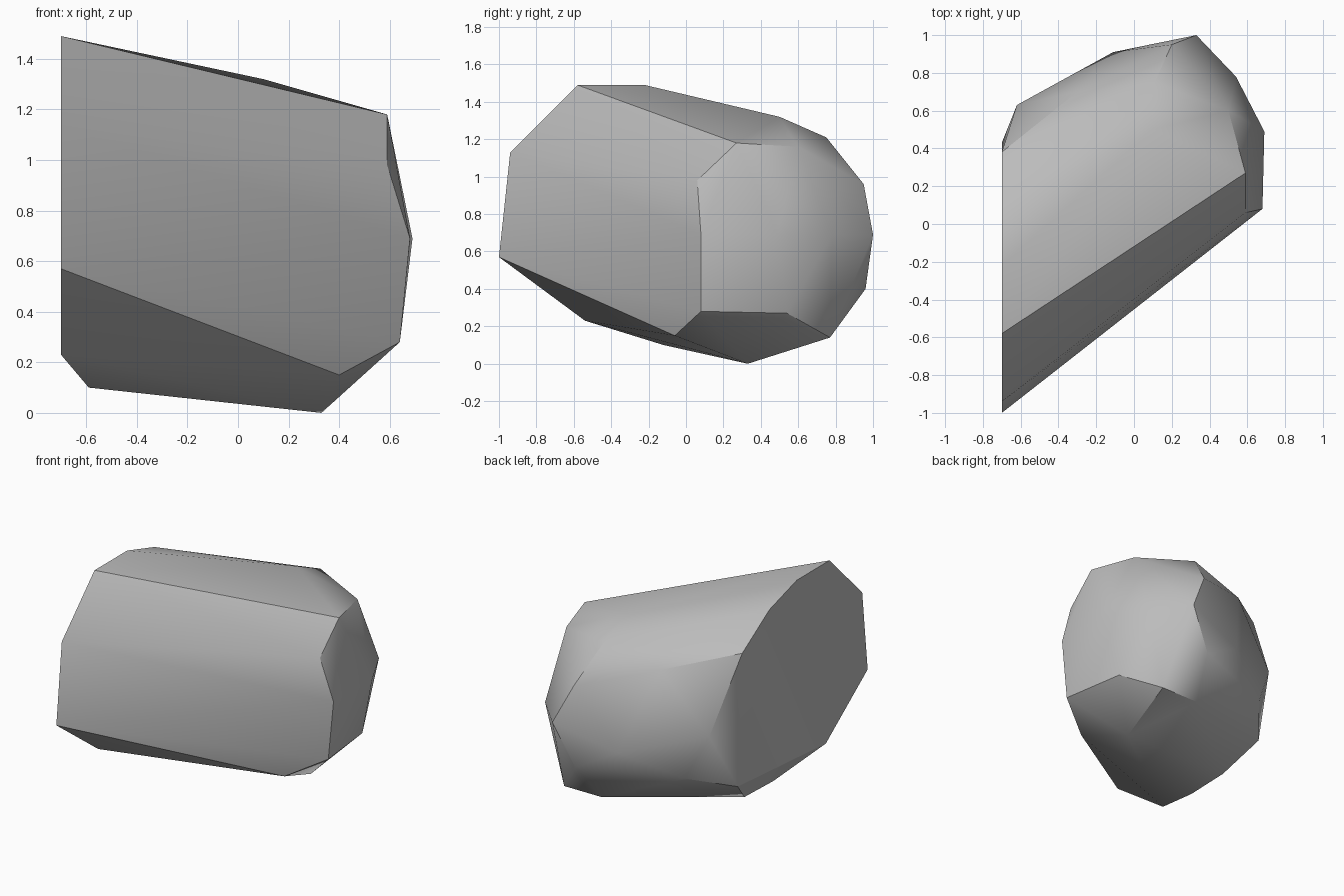
import bpy
import bmesh
from math import radians

cube = bpy.data.objects.get("Cube")
if cube:
    bpy.data.objects.remove(cube, do_unlink=True)

# Flat end of the rock, as (y, z) corners on the plane x = CUT
CUT = -0.7
flat_end = [(-0.58, 1.49), (-0.94, 1.13), (-1.0, 0.57), (-0.54, 0.23),
            (0.43, 0.3), (0.38, 1.21), (0.08, 1.4), (-0.22, 1.49)]

# Chipped rim just behind the flat end
chipped_rim = [(-0.62, 0.63, 0.7), (-0.59, 0.2, 0.11), (-0.59, -0.12, 0.1)]

# Rounded back and crown
back_and_crown = [(-0.48, 0.7, 0.4), (-0.11, 0.91, 0.56), (-0.3, 0.7, 1.11),
                  (0.1, 0.5, 1.32), (0.11, 0.75, 1.21), (0.2, 0.95, 0.96),
                  (0.33, 1.0, 0.69), (0.18, 0.96, 0.4), (0.11, 0.77, 0.14)]

# Blunt nose on the other end
nose = [(0.4, 0.77, 0.14), (0.33, 0.33, 0.0), (0.4, -0.06, 0.15),
        (0.64, 0.08, 0.28), (0.58, 0.54, 0.27), (0.68, 0.08, 0.69),
        (0.69, 0.49, 0.69), (0.54, 0.78, 0.69), (0.59, 0.06, 0.98),
        (0.59, 0.27, 1.18), (0.5, 0.6, 1.16)]


def make_material(name, colour):
    material = bpy.data.materials.new(name)
    material.use_nodes = True
    material.diffuse_color = colour
    shader = next(n for n in material.node_tree.nodes if n.type == "BSDF_PRINCIPLED")
    shader.inputs["Base Color"].default_value = colour
    return material


def make_hull(name, corners, material):
    """Wrap a tight faceted skin around the corner points."""
    bm = bmesh.new()
    for corner in corners:
        bm.verts.new(corner)
    bmesh.ops.convex_hull(bm, input=bm.verts)
    loose = [v for v in bm.verts if not v.link_faces]
    bmesh.ops.delete(bm, geom=loose, context="VERTS")
    bmesh.ops.recalc_face_normals(bm, faces=bm.faces)
    mesh = bpy.data.meshes.new(name)
    bm.to_mesh(mesh)
    bm.free()
    mesh.materials.append(material)
    obj = bpy.data.objects.new(name, mesh)
    bpy.context.collection.objects.link(obj)
    return obj


stone = make_material("stone_grey", (0.5, 0.5, 0.5, 1.0))
corners = [(CUT, y, z) for y, z in flat_end] + chipped_rim + back_and_crown + nose
rock = make_hull("rock", corners, stone)

# Soft shading inside each broad face, crisp along the main ridges
bpy.ops.object.select_all(action="DESELECT")
rock.select_set(True)
bpy.context.view_layer.objects.active = rock
bpy.ops.object.shade_smooth_by_angle(angle=radians(30))
